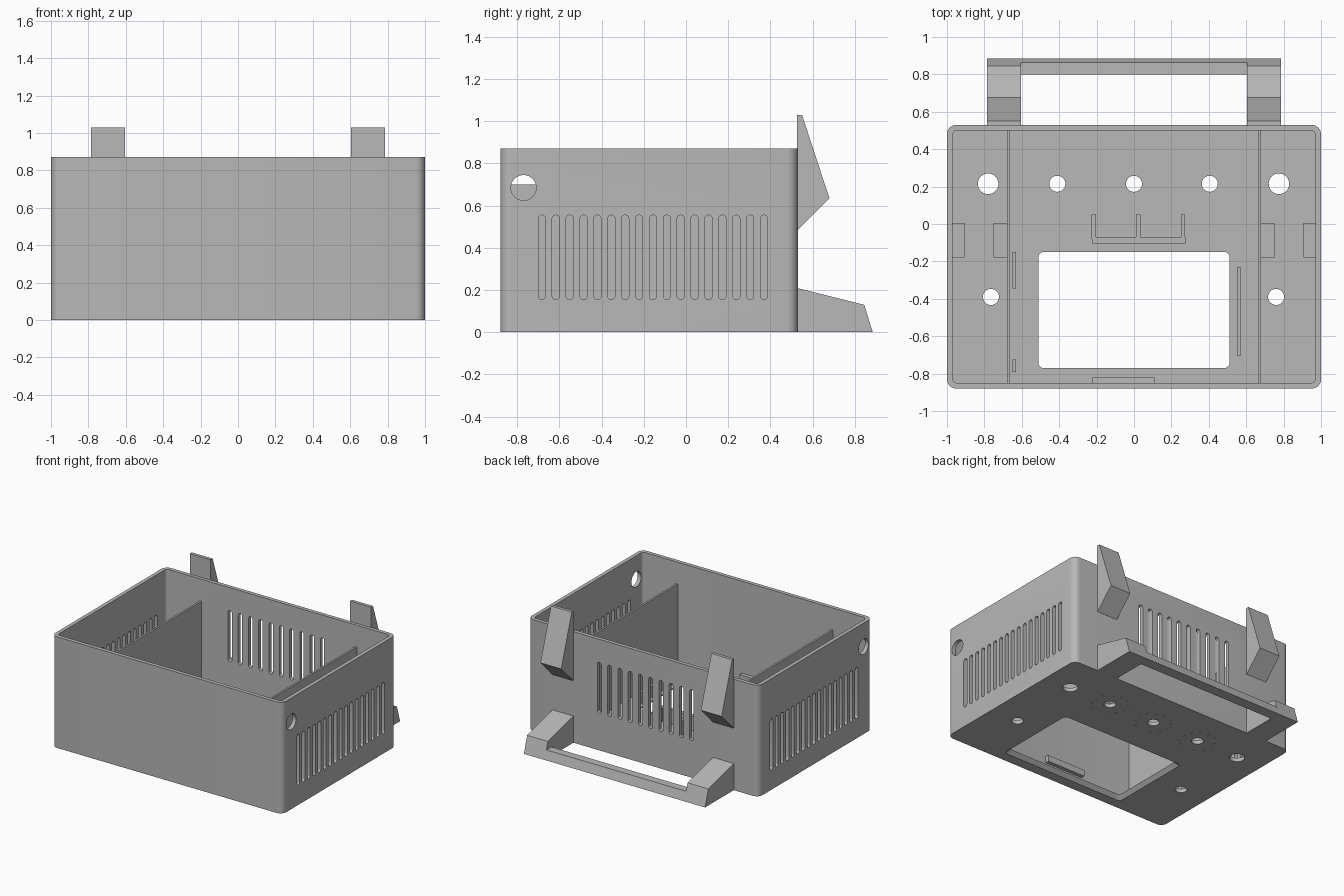
import bpy, bmesh, math
from mathutils import Vector

if "Cube" in bpy.data.objects:
    bpy.data.objects.remove(bpy.data.objects["Cube"], do_unlink=True)

grey = bpy.data.materials.new("plain grey plastic")
grey.use_nodes = True
COLOUR = (0.48, 0.48, 0.48, 1)
grey.diffuse_color = COLOUR
grey.node_tree.nodes["Principled BSDF"].inputs["Base Color"].default_value = COLOUR

LEFT, FRONT, BACK, TOP = 1.0, -0.88, 0.53, 0.87
WALL, FLOOR = 0.03, 0.03


def rounded(x0, x1, y0, y1, r, steps=6):
    """Outline of a rectangle with round corners."""
    pts = []
    corners = [(x1 - r, y1 - r), (x0 + r, y1 - r), (x0 + r, y0 + r), (x1 - r, y0 + r)]
    for quarter, (cx, cy) in enumerate(corners):
        for i in range(steps + 1):
            a = (quarter + i / steps) * math.pi / 2
            pts.append((cx + r * math.cos(a), cy + r * math.sin(a)))
    return pts


def circle(cx, cy, r, n=32):
    return [(cx + r * math.cos(math.tau * i / n), cy + r * math.sin(math.tau * i / n))
            for i in range(n)]


def loft(bm, low, high, lo, hi, axis="z"):
    """Solid between two matching outlines placed along an axis."""
    place = {"x": lambda p, h: (h, p[0], p[1]),
             "y": lambda p, h: (p[0], h, p[1]),
             "z": lambda p, h: (p[0], p[1], h)}[axis]
    a = [bm.verts.new(place(p, lo)) for p in low]
    b = [bm.verts.new(place(p, hi)) for p in high]
    faces = [bm.faces.new(a), bm.faces.new(b)]
    for i in range(len(a)):
        j = (i + 1) % len(a)
        faces.append(bm.faces.new((a[i], a[j], b[j], b[i])))
    bmesh.ops.recalc_face_normals(bm, faces=faces)


def prism(bm, outline, lo, hi, axis="z"):
    loft(bm, outline, outline, lo, hi, axis)


def finish(name, bm):
    mesh = bpy.data.meshes.new(name)
    bm.to_mesh(mesh)
    bm.free()
    obj = bpy.data.objects.new(name, mesh)
    bpy.context.collection.objects.link(obj)
    mesh.materials.append(grey)
    return obj


def solid(name, outline, lo, hi, axis="z"):
    bm = bmesh.new()
    prism(bm, outline, lo, hi, axis)
    return finish(name, bm)


def block(name, x0, x1, y0, y1, z0, z1):
    return solid(name, [(x0, y0), (x1, y0), (x1, y1), (x0, y1)], z0, z1)


def activate(obj):
    bpy.ops.object.select_all(action="DESELECT")
    obj.select_set(True)
    bpy.context.view_layer.objects.active = obj


def cut(target, bm):
    cutter = finish("cutter", bm)
    cutter.hide_render = True
    mod = target.modifiers.new("cut", "BOOLEAN")
    mod.operation, mod.solver, mod.object = "DIFFERENCE", "EXACT", cutter
    activate(target)
    bpy.ops.object.modifier_apply(modifier=mod.name)
    bpy.data.objects.remove(cutter, do_unlink=True)


# Open case: rounded shell with a hollow inside
case = solid("case", rounded(-LEFT, LEFT, FRONT, BACK, 0.05), 0, TOP)
hollow = bmesh.new()
prism(hollow, rounded(-LEFT + WALL, LEFT - WALL, FRONT + WALL, BACK - WALL, 0.025), FLOOR, 1)
cut(case, hollow)

# Vent slots and cable holes in the side walls, vent slots in the back
vents = bmesh.new()
for lo, hi in ((-1.1, -0.93), (0.93, 1.1)):
    for i in range(17):
        y = -0.683 + i * 0.0658
        prism(vents, rounded(y - 0.017, y + 0.017, 0.155, 0.555, 0.0165), lo, hi, "x")
    prism(vents, circle(-0.77, 0.685, 0.06), lo, hi, "x")
for i in range(10):
    x = -0.42 + i * 0.0889
    prism(vents, rounded(x - 0.017, x + 0.017, 0.29, 0.69, 0.0165), 0.45, 0.6, "y")
cut(case, vents)

# Display window with a sloped outer edge, control holes and dial ticks in the floor
panel = bmesh.new()
loft(panel, rounded(-0.54, 0.54, -0.80, -0.12, 0.03), rounded(-0.51, 0.51, -0.77, -0.15, 0.03),
     -0.001, FLOOR + 0.001)
for x in (-0.78, 0.775):
    prism(panel, circle(x, 0.215, 0.055), -0.1, 0.1)
for x, y in ((-0.41, 0.215), (0, 0.215), (0.405, 0.215), (-0.765, -0.39), (0.76, -0.39)):
    prism(panel, circle(x, y, 0.043), -0.1, 0.1)
for x in (-0.41, 0, 0.405):
    for i in range(11):
        a = math.radians(-60 + i * 30)
        spot = Vector((x, 0.215)) + 0.13 * Vector((math.cos(a), math.sin(a)))
        prism(panel, circle(spot.x, spot.y, 0.008, 8), -0.1, 0.005)
cut(case, panel)
activate(case)
bpy.ops.object.shade_smooth_by_angle(angle=math.radians(30))

# Parts that repeat on both sides
hook = [(0.525, 1.03), (0.55, 1.03), (0.68, 0.635), (0.525, 0.48)]
leg = [(0.525, 0), (0.885, 0), (0.845, 0.13), (0.525, 0.21)]
for side, s in (("left", 1), ("right", -1)):
    block(side + "_partition", s * 0.665, s * 0.68, FRONT + 0.02, BACK - 0.02, 0.02, 0.70)
    block(side + "_outer_holder", s * 0.905, s * 0.975, -0.18, 0.005, 0.02, 0.13)
    block(side + "_inner_holder", s * 0.675, s * 0.75, -0.18, 0.005, 0.02, 0.13)
    solid(side + "_back_hook", hook, s * 0.605, s * 0.785, "x")
    solid(side + "_handle_leg", leg, s * 0.605, s * 0.785, "x")

# Handle crossbar
solid("handle_bar", [(0.80, 0), (0.885, 0), (0.863, 0.07), (0.80, 0.07)], -0.61, 0.61, "x")

# Board bracket with three fins behind the window
block("bracket_bar", -0.225, 0.275, -0.105, -0.07, 0.02, 0.14)
for i, x in enumerate((-0.215, 0.023, 0.263)):
    block(f"bracket_fin_{i + 1}", x - 0.011, x + 0.011, -0.08, 0.05, 0.02, 0.14)

# Thin guide ribs on the floor and a ledge on the front wall
block("right_rear_rib", -0.65, -0.63, -0.345, -0.15, 0.02, 0.12)
block("right_front_rib", -0.65, -0.63, -0.79, -0.725, 0.02, 0.12)
block("left_rib", 0.55, 0.57, -0.705, -0.23, 0.02, 0.12)
block("front_ledge", -0.225, 0.11, FRONT + 0.02, -0.82, 0.10, 0.15)

# Recalculate outward faces on the mirrored parts
for obj in bpy.context.collection.objects:
    if obj.type == "MESH" and obj is not case and grey.name in obj.data.materials:
        bm = bmesh.new()
        bm.from_mesh(obj.data)
        bmesh.ops.recalc_face_normals(bm, faces=bm.faces)
        bm.to_mesh(obj.data)
        bm.free()
